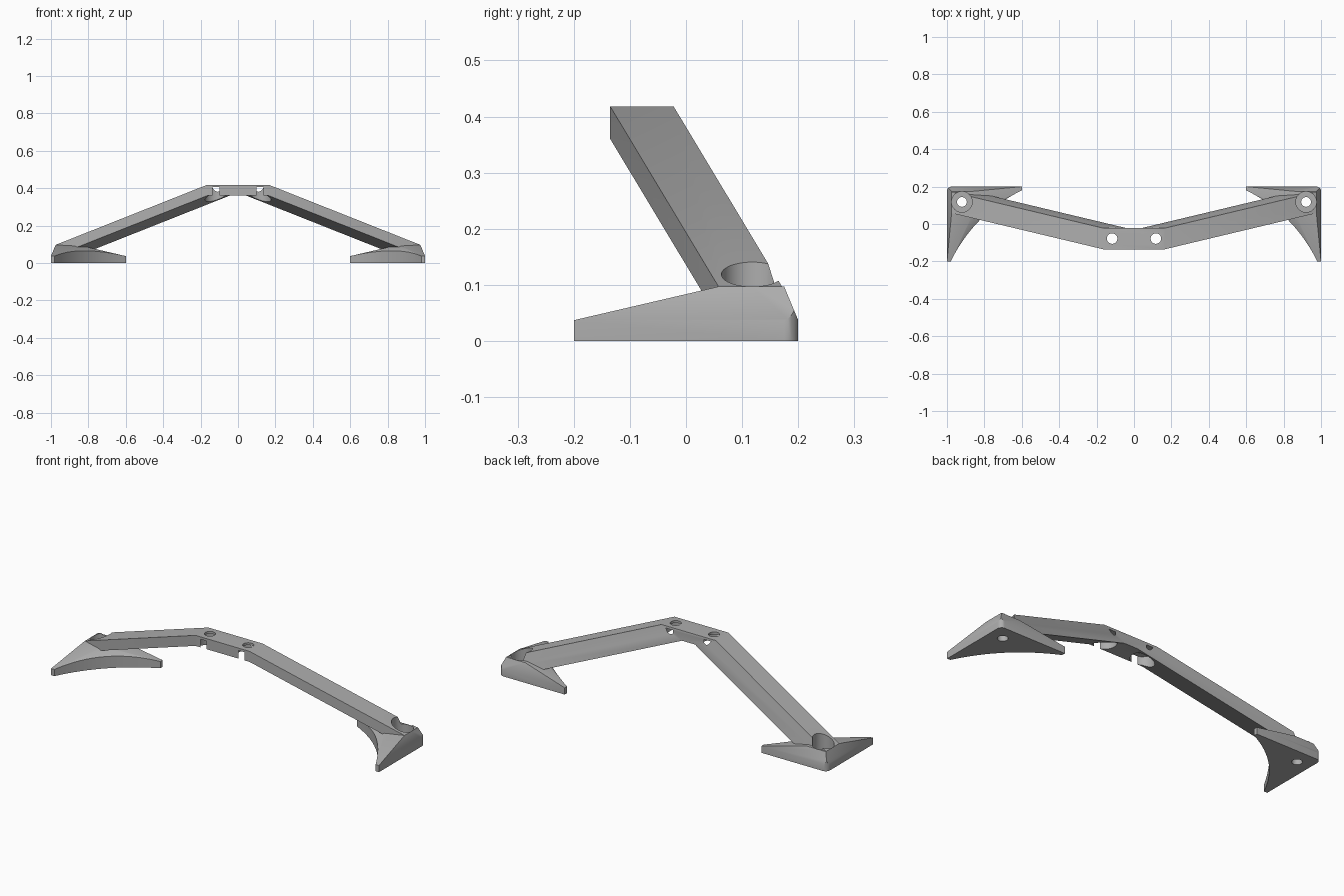
import bpy, bmesh, math
from mathutils import Vector

cube = bpy.data.objects.get("Cube")
if cube:
    bpy.data.objects.remove(cube, do_unlink=True)

grey = bpy.data.materials.new("plain_grey")
grey.use_nodes = True
grey.diffuse_color = (0.42, 0.42, 0.42, 1)
grey.node_tree.nodes["Principled BSDF"].inputs["Base Color"].default_value = (0.42, 0.42, 0.42, 1)


def make(name, bm):
    bmesh.ops.recalc_face_normals(bm, faces=bm.faces)
    mesh = bpy.data.meshes.new(name)
    bm.to_mesh(mesh)
    bm.free()
    mesh.materials.append(grey)
    ob = bpy.data.objects.new(name, mesh)
    bpy.context.collection.objects.link(ob)
    return ob


def activate(ob):
    bpy.ops.object.select_all(action='DESELECT')
    ob.select_set(True)
    bpy.context.view_layer.objects.active = ob


def drill(targets, x, y, radius, low, high):
    """Cut a vertical round hole through each target."""
    bpy.ops.mesh.primitive_cylinder_add(vertices=48, radius=radius, depth=high - low,
                                        location=(x, y, (low + high) / 2))
    cutter = bpy.context.object
    cutter.hide_render = True
    cutter.data.materials.append(grey)
    for ob in targets:
        activate(ob)
        mod = ob.modifiers.new("hole", 'BOOLEAN')
        mod.operation = 'DIFFERENCE'
        mod.solver = 'EXACT'
        mod.object = cutter
        bpy.ops.object.modifier_apply(modifier=mod.name)
    bpy.data.objects.remove(cutter, do_unlink=True)


def make_beam():
    """Bent beam: mitred middle section with an arm swept down to each side."""
    section = [Vector(p) for p in ((0.165, -0.135, 0.418), (0.165, -0.022, 0.418),
                                   (0.04, -0.022, 0.362), (0.165, -0.135, 0.36))]
    sweep = Vector((0.81, 0.193, -0.321))
    bm = bmesh.new()
    rings = []
    for side, shift in ((-1, 1), (-1, 0), (1, 0), (1, 1)):
        points = [p + sweep * shift for p in section]
        rings.append([bm.verts.new((side * p.x, p.y, p.z)) for p in points])
    for a, b in zip(rings, rings[1:]):
        for i in range(4):
            j = (i + 1) % 4
            bm.faces.new((a[i], a[j], b[j], b[i]))
    bm.faces.new(rings[0])
    bm.faces.new(rings[-1])
    return make("beam", bm)


def make_foot(name, side):
    """Boomerang foot: u runs inward and v forward from the outer back corner."""
    tip, width, height, lip = 0.4, 0.02, 0.097, 0.037
    r = 0.025
    plan = [(r - r * math.cos(t), r - r * math.sin(t))
            for t in (math.pi / 2 * (1 - i / 6) for i in range(7))]
    plan.append((0, tip))
    for i in range(17):
        t = i / 16
        a, b, c = (1 - t) ** 2, 2 * t * (1 - t), t * t
        plan.append((a * width + b * 0.145 + c * tip, a * tip + b * 0.145 + c * width))
    plan.append((tip, 0))
    bm = bmesh.new()
    base = bm.faces.new([bm.verts.new((u, v, 0)) for u, v in plan])
    top = bmesh.ops.extrude_face_region(bm, geom=[base])["geom"]
    bmesh.ops.translate(bm, vec=(0, 0, height),
                        verts=[g for g in top if isinstance(g, bmesh.types.BMVert)])
    bmesh.ops.recalc_face_normals(bm, faces=bm.faces)
    # Sloping top facets: outer chamfers, tip slopes and the inner diagonal
    rise = height - lip
    for point, normal in (((0, 0, lip), (-rise, 0, 0.025)),
                          ((0, 0, lip), (0, -rise, 0.025)),
                          ((0, tip, lip), (0, rise, 0.258)),
                          ((tip, 0, lip), (rise, 0, 0.258)),
                          ((tip, width, lip), (rise, rise, 0.138))):
        bmesh.ops.bisect_plane(bm, geom=bm.verts[:] + bm.edges[:] + bm.faces[:], dist=1e-5,
                               plane_co=point, plane_no=Vector(normal).normalized(),
                               clear_outer=True)
        bmesh.ops.holes_fill(bm, edges=[e for e in bm.edges if e.is_boundary], sides=0)
    for v in bm.verts:
        v.co = (side * (1 - v.co.x), 0.2 - v.co.y, v.co.z)
    return make(name, bm)


beam = make_beam()
feet = [make_foot("left_foot", 1), make_foot("right_foot", -1)]

for side, foot in zip((1, -1), feet):
    # Foot screw hole with counterbore
    drill([beam, foot], side * 0.92, 0.118, 0.055, 0.04, 0.3)
    drill([beam, foot], side * 0.92, 0.118, 0.026, -0.1, 0.3)
    # Middle screw hole, counterbored from beneath
    drill([beam], side * 0.117, -0.078, 0.06, 0.15, 0.405)
    drill([beam], side * 0.117, -0.078, 0.028, 0.1, 0.5)

for ob in [beam] + feet:
    activate(ob)
    bpy.ops.object.shade_smooth_by_angle(angle=math.radians(30))
